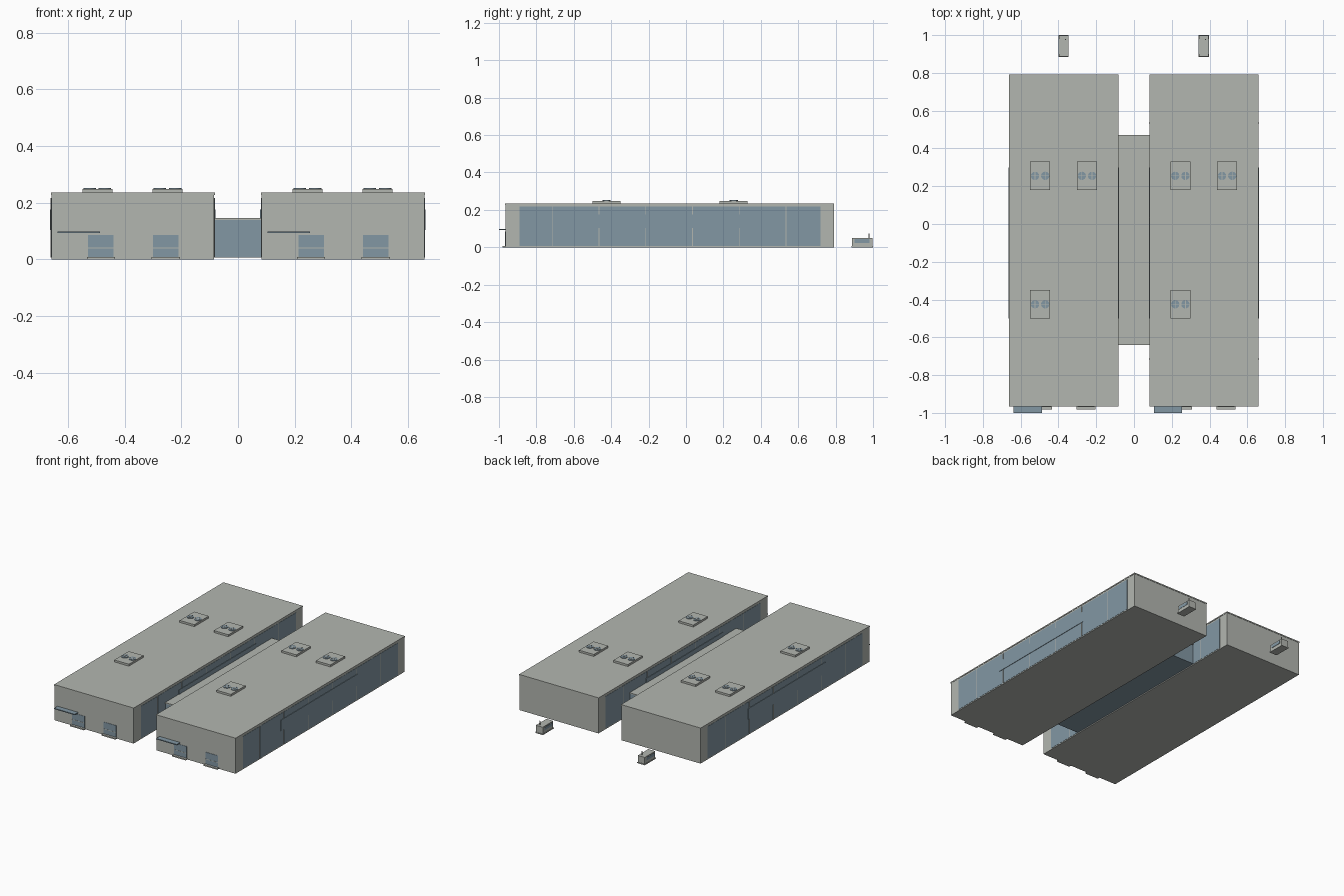
import bpy
import bmesh
from mathutils import Matrix, Vector

cube = bpy.data.objects.get("Cube")
if cube:
    bpy.data.objects.remove(cube, do_unlink=True)


def material(name, rgb):
    m = bpy.data.materials.new(name)
    m.use_nodes = True
    colour = (*rgb, 1)
    m.diffuse_color = colour
    m.node_tree.nodes["Principled BSDF"].inputs["Base Color"].default_value = colour
    return m


GREY = material("wall_grey", (0.45, 0.47, 0.435))
BLUE = material("glass_blue", (0.225, 0.31, 0.37))


def finish(name, bm, mat):
    mesh = bpy.data.meshes.new(name)
    bm.to_mesh(mesh)
    bm.free()
    mesh.materials.append(mat)
    obj = bpy.data.objects.new(name, mesh)
    bpy.context.collection.objects.link(obj)
    return obj


def boxes(name, mat, *spans):
    """One object made of boxes, each given as x, y and z ranges."""
    bm = bmesh.new()
    for span in spans:
        centre = Vector([(a + b) / 2 for a, b in span])
        size = [b - a for a, b in span] + [1]
        bmesh.ops.create_cube(
            bm, size=1, matrix=Matrix.Translation(centre) @ Matrix.Diagonal(size))
    return finish(name, bm, mat)


def discs(name, mat, centres, radius, depth):
    bm = bmesh.new()
    for c in centres:
        bmesh.ops.create_cone(bm, cap_ends=True, segments=24, radius1=radius,
                              radius2=radius, depth=depth, matrix=Matrix.Translation(c))
    return finish(name, bm, mat)


FRONT, BACK, ROOF = -0.965, 0.79, 0.235


def roof_unit(side, x, y):
    """Low cooling unit with two round fans."""
    boxes(f"{side}_roof_unit", GREY,
          ((x - .053, x + .053), (y - .075, y + .075), (ROOF - .002, .248)))
    fans = [(x + dx, y, .249) for dx in (-.027, .027)]
    discs(f"{side}_unit_fans", BLUE, fans, .022, .005)
    bars = []
    for fx, fy, fz in fans:
        bars.append(((fx - .022, fx + .022), (fy - .002, fy + .002), (.25, .2525)))
        bars.append(((fx - .002, fx + .002), (fy - .022, fy + .022), (.25, .2525)))
    boxes(f"{side}_fan_bars", GREY, *bars)


def side_glazing(side, x, out):
    """Window band, mullions and long panel on a side wall facing out."""
    def layer(depth):
        return tuple(sorted((x - out * .002, x + out * depth)))
    boxes(f"{side}_window_band", BLUE, (layer(.0015), (-.89, .72), (.007, .217)))
    boxes(f"{side}_mullions", GREY,
          *[(layer(.0025), (y - .002, y + .002), (.007, .217))
            for y in [-.715 + .25 * i for i in range(6)]])
    boxes(f"{side}_long_panel", BLUE, (layer(.0045), (-.5, .3), (.103, .175)))


def hall(side, x0):
    x1 = x0 + .575
    boxes(f"{side}_hall", GREY, ((x0, x1), (FRONT, BACK), (0, ROOF - .008)))
    boxes(f"{side}_roof_slab", GREY,
          ((x0 - .002, x1 + .002), (FRONT - .002, BACK + .002), (ROOF - .008, ROOF)))
    side_glazing(f"{side}_outer_right", x0, -1)
    side_glazing(f"{side}_outer_left", x1, 1)

    # Front doors with sill slabs and a cross rail
    for dx in (.175, .404):
        x = x0 + dx
        boxes(f"{side}_door", BLUE,
              ((x - .045, x + .045), (FRONT - .002, FRONT + .002), (.008, .085)))
        boxes(f"{side}_door_rail", GREY,
              ((x - .045, x + .045), (FRONT - .003, FRONT), (.038, .042)))
        boxes(f"{side}_door_slab", GREY,
              ((x - .05, x + .05), (FRONT - .017, FRONT), (0, .008)))
    boxes(f"{side}_canopy", BLUE,
          ((x0 + .022, x0 + .172), (-1, FRONT), (.092, .098)))

    # Roof units
    for dx, y in ((.162, .255), (.41, .255), (.162, -.425)):
        roof_unit(side, x0 + dx, y)

    # Generator behind the hall
    gx, gy = x0 + .286, .9425
    boxes(f"{side}_generator", GREY,
          ((gx - .0275, gx + .0275), (.885, 1), (0, .006)),
          ((gx - .025, gx + .025), (.888, .997), (.006, .05)))
    boxes(f"{side}_generator_vents", BLUE,
          ((gx - .027, gx + .027), (.9, .98), (.024, .043)))
    discs(f"{side}_generator_exhaust", GREY, [(gx + .01, gy + .035, .061)], .003, .028)


hall("right", -.659)
hall("left", .083)

# Glazed link between the halls
boxes("link_body", BLUE, ((-.085, .084), (-.637, .467), (.007, .139)))
boxes("link_roof", GREY, ((-.085, .084), (-.64, .47), (.139, .146)))
